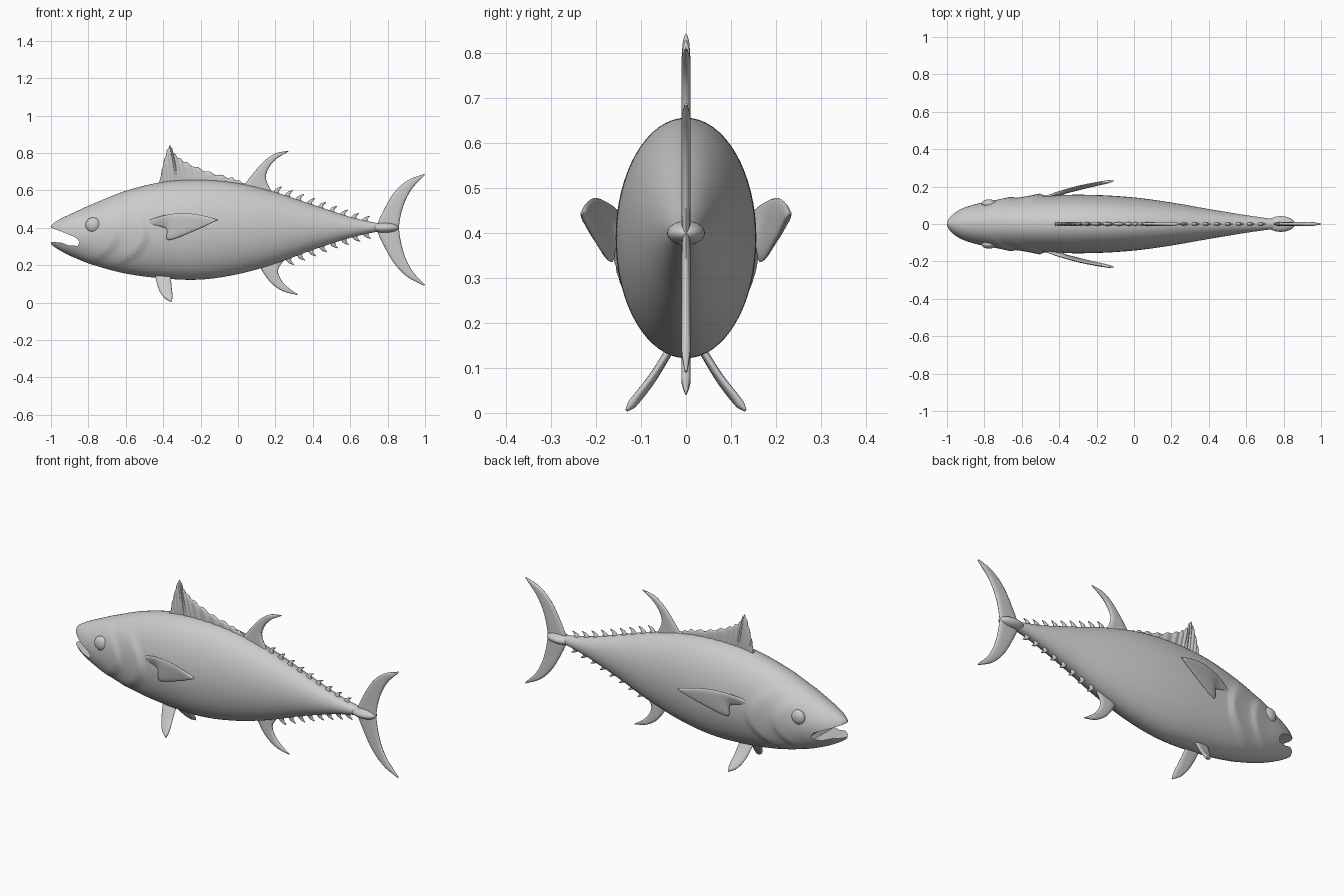
import bpy, bmesh, math
from mathutils import Vector

if "Cube" in bpy.data.objects:
    bpy.data.objects.remove(bpy.data.objects["Cube"])


def curve(pts, n):
    """Smooth curve through pts, sampled at n + 1 places."""
    p = [Vector(q) for q in pts]
    p = [2 * p[0] - p[1]] + p + [2 * p[-1] - p[-2]]
    out = []
    for k in range(n + 1):
        u = k / n * (len(pts) - 1)
        i = min(int(u), len(pts) - 2)
        t = u - i
        a, b, c, d = p[i:i + 4]
        out.append(0.5 * (2 * b + (c - a) * t + (2 * a - 5 * b + 4 * c - d) * t ** 2
                          + (3 * b - a - 3 * c + d) * t ** 3))
    return out


def loft(name, rings):
    """Skin closed rings and cap both ends."""
    bm = bmesh.new()
    vs = [[bm.verts.new(v) for v in r] for r in rings]
    m = len(rings[0])
    for a, b in zip(vs, vs[1:]):
        for j in range(m):
            bm.faces.new((a[j], a[(j + 1) % m], b[(j + 1) % m], b[j]))
    bm.faces.new(vs[0][::-1])
    bm.faces.new(vs[-1])
    bmesh.ops.recalc_face_normals(bm, faces=bm.faces)
    me = bpy.data.meshes.new(name)
    bm.to_mesh(me)
    bm.free()
    ob = bpy.data.objects.new(name, me)
    bpy.context.collection.objects.link(ob)
    return ob


def smooth(ob, angle=50):
    bpy.ops.object.select_all(action='DESELECT')
    ob.select_set(True)
    bpy.context.view_layer.objects.active = ob
    bpy.ops.object.shade_smooth_by_angle(angle=math.radians(angle))


def fin(name, lead, trail, normal=(0, 1, 0), th=0.01, n=28, m=10, rays=0):
    """Thin rounded blade spanned between a leading and a trailing edge."""
    nv = Vector(normal).normalized()
    rings = []
    for k, (a, b) in enumerate(zip(curve(lead, n), curve(trail, n))):
        h = min(th, 0.3 * (b - a).length + 0.0008)
        if rays:
            wave = math.cos(2 * math.pi * rays * k / n)
            h *= 0.8 + 0.2 * wave
            b = b + Vector((0, 0, 0.005 * wave))
        ring = []
        for j in range(2 * m):
            ang = math.pi * j / m
            c = math.cos(ang)
            off = h * math.sqrt(max(0, 1 - c ** 4)) * (1 if j < m else -1)
            ring.append(a.lerp(b, 0.5 - 0.5 * c) + nv * off)
        rings.append(ring)
    ob = loft(name, rings)
    smooth(ob, 60)
    return ob


def flat(pts):
    return [(x, 0, z) for x, z in pts]


# Body: x, top z, bottom z, half width
SECTIONS = [(-1, .41, .312, .012), (-.985, .425, .30, .04), (-.94, .452, .272, .073),
            (-.87, .485, .238, .1), (-.77, .53, .2, .122), (-.6, .597, .155, .143),
            (-.4, .645, .129, .155), (-.2, .656, .123, .155), (0, .638, .152, .142),
            (.2, .59, .208, .115), (.4, .523, .282, .08), (.6, .458, .346, .047),
            (.75, .424, .38, .026), (.83, .412, .39, .014)]


def gill(x, z):
    """Raised cheek plate and gill cover, each ending in a step."""
    d = 0
    for x0, z0, up, down, amt in ((-.5, .36, 3.5, 5.5, .013), (-.655, .36, 4, 6, .009)):
        q = x - (x0 - (up if z > z0 else down) * (z - z0) ** 2)
        if -.12 < q <= 0:
            d += amt * (1 + q / .12) ** 1.5
        elif 0 < q < .022:
            d += amt * (1 - q / .022)
    return d * max(0, 1 - ((z - .35) / .19) ** 4)


sec = curve([Vector(s) for s in SECTIONS], 13 * 12)
rings = []
for x, zt, zb, w in sec:
    ring = []
    for j in range(64):
        a = 2 * math.pi * j / 64
        z = (zt + zb) / 2 + (zt - zb) / 2 * math.sin(a)
        ring.append((x, (w + gill(x, z)) * math.cos(a), z))
    rings.append(ring)
body = loft("body", rings)

# Open mouth cut through the head
mouth = [(-1.1, .438), (-.94, .378), (-.865, .347), (-.847, .325), (-.857, .303),
         (-.905, .306), (-.95, .322), (-1.1, .325)]
cutter = loft("mouth_cutter", [[(x, y, z) for x, z in mouth] for y in (-.3, .3)])
mod = body.modifiers.new("mouth", 'BOOLEAN')
mod.object, mod.operation, mod.solver = cutter, 'DIFFERENCE', 'EXACT'
bpy.context.view_layer.objects.active = body
bpy.ops.object.modifier_apply(modifier=mod.name)
bpy.data.objects.remove(cutter)
smooth(body)


def ellipsoid(name, loc, scale):
    bpy.ops.mesh.primitive_uv_sphere_add(segments=32, ring_count=16, radius=1, location=loc)
    ob = bpy.context.object
    ob.name, ob.scale = name, scale
    smooth(ob)


# Tail keel
ellipsoid("tail_keel", (.785, 0, .4), (.075, .042, .027))

# First dorsal fin with rays
fin("first_dorsal_fin",
    flat([(-.425, .61), (-.38, .62), (-.34, .62), (-.3, .62), (-.24, .62), (-.13, .62), (-.02, .61), (.04, .6)]),
    flat([(-.42, .645), (-.395, .76), (-.365, .838), (-.335, .79), (-.27, .745), (-.15, .695), (-.03, .664), (.04, .635)]),
    n=112, rays=14)

# Second dorsal and anal fins
fin("second_dorsal_fin",
    flat([(.01, .6), (.085, .695), (.14, .757), (.2, .797), (.268, .812)]),
    flat([(.19, .575), (.15, .66), (.165, .72), (.205, .768), (.27, .808)]))
fin("anal_fin",
    flat([(.09, .235), (.155, .13), (.2, .085), (.25, .057), (.318, .04)]),
    flat([(.255, .24), (.215, .175), (.232, .12), (.268, .08), (.32, .044)]))

# Crescent tail fin
fin("tail_fin",
    flat([(.995, .09), (.905, .138), (.835, .21), (.782, .3), (.745, .38),
          (.745, .42), (.782, .5), (.835, .588), (.905, .652), (.995, .688)]),
    flat([(1, .095), (.935, .165), (.895, .24), (.872, .32), (.862, .385),
          (.862, .415), (.872, .475), (.895, .545), (.935, .615), (1, .683)]), n=72)

# Finlets along the back and belly
edges = curve([Vector(s) for s in SECTIONS], 400)
for label, idx, sign, x0, count in (("upper", 1, 1, .185, 9), ("lower", 2, -1, .25, 8)):
    for i in range(count):
        x = x0 + .059 * i
        z = min(edges, key=lambda e: abs(e[0] - x - .02))[idx]
        k = sign * (1 - .03 * i)
        fin(f"{label}_finlet_{i + 1}",
            flat([(x - .01, z - .02 * k), (x + .018, z + .02 * k), (x + .048, z + .033 * k)]),
            flat([(x + .045, z - .025 * k), (x + .034, z + .006 * k), (x + .05, z + .03 * k)]),
            th=.009, n=10, m=6)

# Paired fins and eyes
for side, s in (("right", -1), ("left", 1)):
    def side_pts(pts):
        return [(x, s * y, z) for x, y, z in pts]
    ellipsoid(f"{side}_eye", (-.775, s * .108, .415), (.04, .024, .04))
    fin(f"{side}_pectoral_fin",
        side_pts([(-.485, .14, .437), (-.4, .172, .465), (-.3, .2, .478), (-.2, .22, .468), (-.11, .231, .445)]),
        side_pts([(-.475, .14, .418), (-.385, .155, .395), (-.372, .165, .335), (-.235, .2, .382), (-.108, .231, .441)]),
        normal=(-.25, s, -.3), th=.008, n=40)
    fin(f"{side}_pelvic_fin",
        side_pts([(-.445, .03, .15), (-.425, .073, .075), (-.397, .108, .028), (-.358, .132, .004)]),
        side_pts([(-.36, .03, .15), (-.355, .073, .085), (-.35, .108, .04), (-.353, .132, .008)]),
        normal=(0, s * .8, .6), th=.009)
